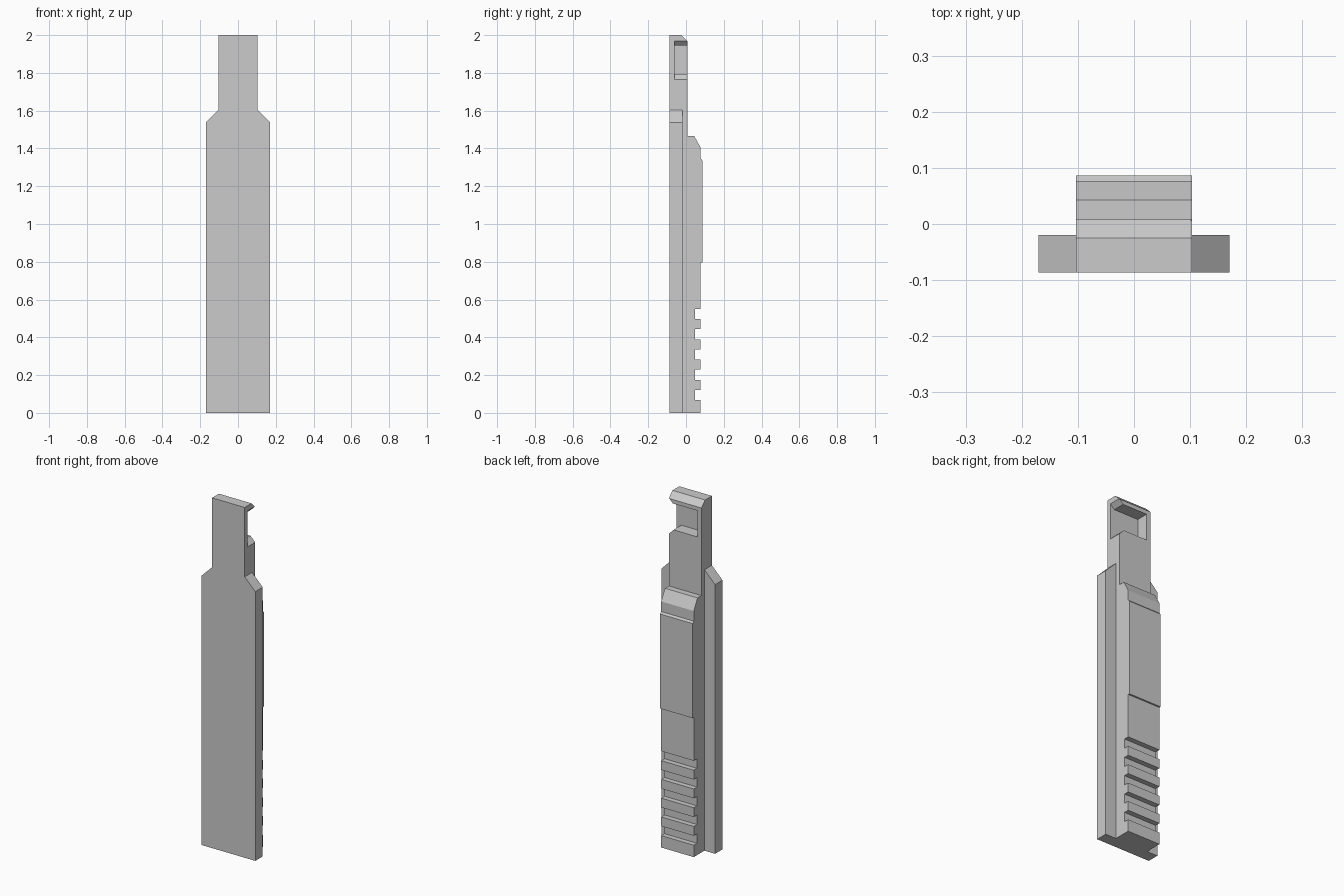
import bpy
import bmesh
from mathutils import Vector

cube = bpy.data.objects.get("Cube")
if cube:
    bpy.data.objects.remove(cube, do_unlink=True)

grey = bpy.data.materials.new("plain grey")
grey.use_nodes = True
grey.diffuse_color = (0.6, 0.6, 0.6, 1)
grey.node_tree.nodes["Principled BSDF"].inputs["Base Color"].default_value = (0.6, 0.6, 0.6, 1)

FRONT, BACK = -0.0865, 0.0865
HALF_BODY, HALF_PLATE = 0.103, 0.17


def prism(name, points, sweep):
    """Close a flat outline and extrude it along the sweep vector."""
    bm = bmesh.new()
    face = bm.faces.new([bm.verts.new(p) for p in points])
    top = bmesh.ops.extrude_face_region(bm, geom=[face])["geom"]
    bmesh.ops.translate(bm, vec=Vector(sweep),
                        verts=[v for v in top if isinstance(v, bmesh.types.BMVert)])
    bmesh.ops.recalc_face_normals(bm, faces=bm.faces)
    mesh = bpy.data.meshes.new(name)
    bm.to_mesh(mesh)
    bm.free()
    mesh.materials.append(grey)
    obj = bpy.data.objects.new(name, mesh)
    bpy.context.collection.objects.link(obj)
    return obj


def combine(target, helper, operation):
    """Apply a boolean and discard the helper."""
    helper.hide_render = True
    mod = target.modifiers.new(operation, 'BOOLEAN')
    mod.operation = operation
    mod.solver = 'EXACT'
    mod.object = helper
    bpy.context.view_layer.objects.active = target
    bpy.ops.object.modifier_apply(modifier=mod.name)
    bpy.data.objects.remove(helper, do_unlink=True)


# Central body: side profile (y, z) from the tip down the back
ridge = 0.077
profile = [(FRONT, 0), (FRONT, 2), (-0.025, 2), (0.008, 1.967), (0.008, 1.467),
           (0.043, 1.467), (ridge, 1.405), (ridge, 1.347), (BACK, 1.337),
           (BACK, 0.797), (ridge, 0.797)]
# Grip grooves across the lower back
for i in range(5):
    top = 0.55 - i * 0.107
    low = top - 0.054
    profile += [(ridge, top), (0.048, top), (0.048, low), (ridge, low)]
profile.append((ridge, 0))
body = prism("slider_body", [(-HALF_BODY, y, z) for y, z in profile], (2 * HALF_BODY, 0, 0))

# Wide front plate with chamfered shoulders
half = [(HALF_PLATE, 0), (HALF_PLATE, 1.537), (HALF_BODY, 1.604)]
outline = half + [(-x, z) for x, z in reversed(half)]
plate = prism("front_plate", [(x, FRONT, z) for x, z in outline], (0, 0.067, 0))
combine(body, plate, 'UNION')

# Hook notch near the tip, flared at its open left side
notch = [(-0.077, 1.795), (0.073, 1.795), (0.133, 1.735),
         (0.133, 2.0), (0.078, 1.945), (-0.077, 1.945)]
cutter = prism("notch_cutter", [(x, -0.062, z) for x, z in notch], (0, 0.12, 0))
combine(body, cutter, 'DIFFERENCE')

# Merge coplanar faces left by the booleans
bm = bmesh.new()
bm.from_mesh(body.data)
bmesh.ops.remove_doubles(bm, verts=bm.verts, dist=0.0001)
bmesh.ops.dissolve_limit(bm, angle_limit=0.01, verts=bm.verts, edges=bm.edges)
bm.to_mesh(body.data)
bm.free()
